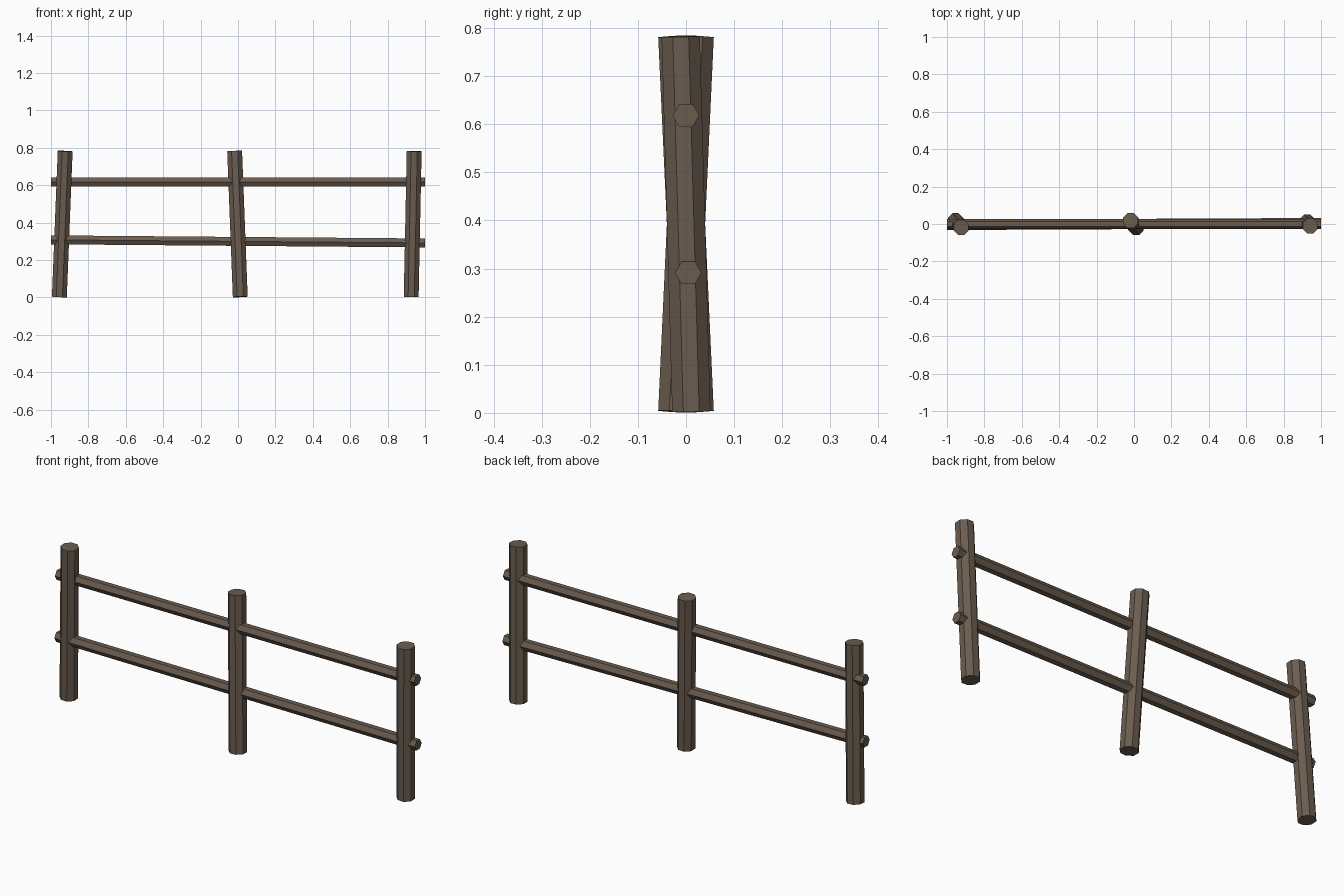
import bpy
import math
from mathutils import Vector, Matrix

if "Cube" in bpy.data.objects:
    bpy.data.objects.remove(bpy.data.objects["Cube"])

wood = bpy.data.materials.new("weathered brown wood")
wood.diffuse_color = (0.145, 0.108, 0.078, 1.0)
wood.use_nodes = True
wood.node_tree.nodes["Principled BSDF"].inputs["Base Color"].default_value = wood.diffuse_color


def pole(name, start, end, radius, sides, spin):
    """Flat-shaded log running from start to end."""
    a, b = Vector(start), Vector(end)
    axis = b - a
    bpy.ops.mesh.primitive_cylinder_add(vertices=sides, radius=radius, depth=axis.length)
    ob = bpy.context.object
    ob.name = name
    turn = Vector((0, 0, 1)).rotation_difference(axis.normalized()).to_matrix().to_4x4()
    ob.data.transform(turn @ Matrix.Rotation(spin, 4, 'Z'))
    ob.location = (a + b) / 2
    ob.data.materials.append(wood)
    return ob


# Leaning octagonal posts: bottom x, top x, bottom y (top y is mirrored)
posts = {
    "left_post": (-0.955, -0.924, 0.018),
    "middle_post": (0.012, -0.018, -0.018),
    "right_post": (0.926, 0.942, 0.011),
}
for name, (xb, xt, y) in posts.items():
    pole(name, (xb, y, 0.003), (xt, -y, 0.782), 0.043, 8, math.radians(22.5))

# Hexagonal rails running through all posts, edge facing front and back
pole("upper_rail", (-1, 0, 0.618), (1, 0, 0.618), 0.0275, 6, math.radians(30))
pole("lower_rail", (-1, 0, 0.309), (1, 0, 0.290), 0.0275, 6, math.radians(30))

# Make sure the rails have corners towards +y and -y (flat top and bottom)
for name in ("upper_rail", "lower_rail"):
    me = bpy.data.objects[name].data
    if max(v.co.y for v in me.vertices) < 0.0265:
        me.transform(Matrix.Rotation(math.radians(30), 4, 'X'))
